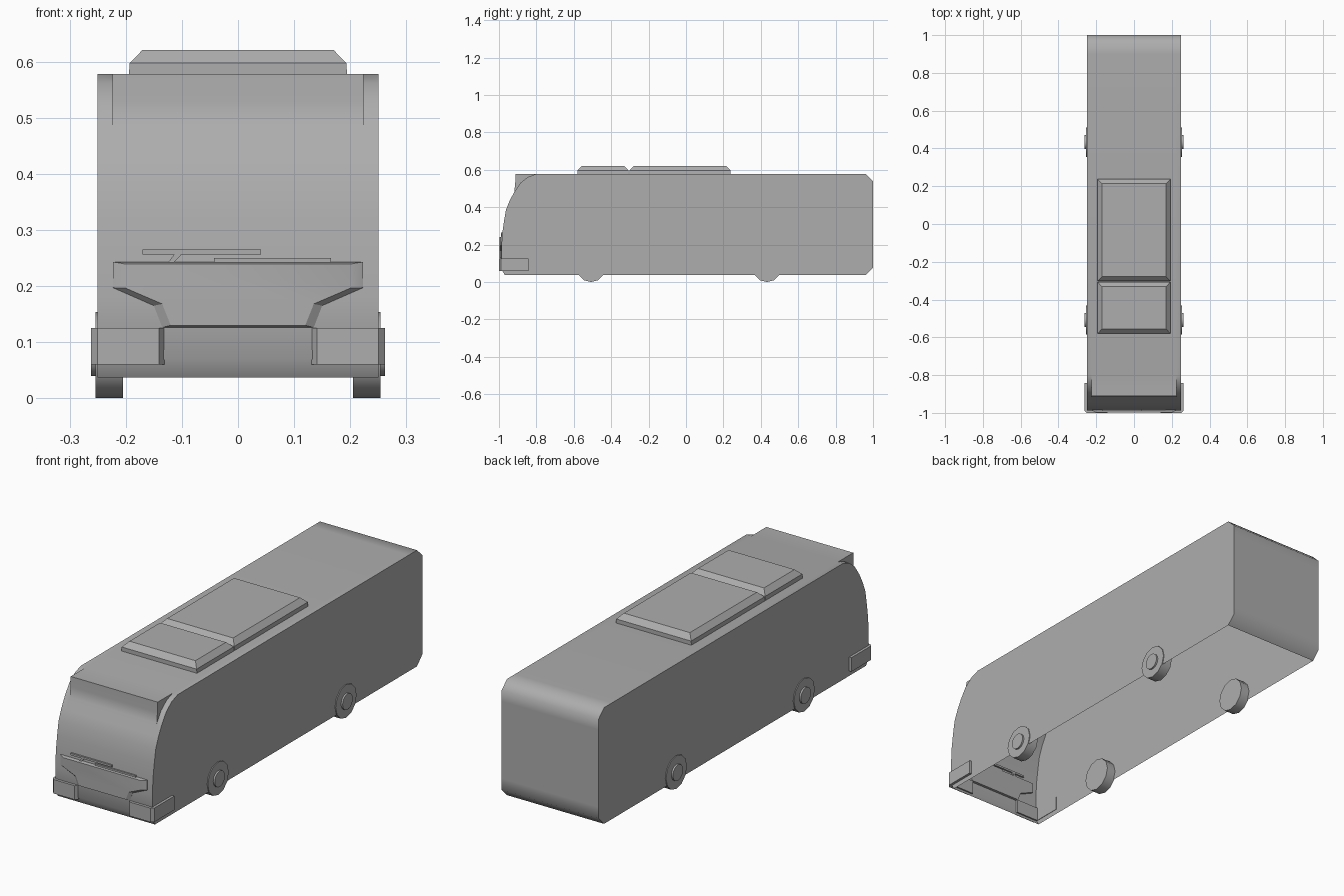
import bpy, bmesh, math
from mathutils import Matrix

cube = bpy.data.objects.get("Cube")
if cube:
    bpy.data.objects.remove(cube)

grey = bpy.data.materials.new("plain grey")
grey.use_nodes = True
GREY = (0.42, 0.42, 0.42, 1)
grey.diffuse_color = GREY
grey.node_tree.nodes["Principled BSDF"].inputs["Base Color"].default_value = GREY


def finish(name, bm, angle=50, recalc=True):
    if recalc:
        bmesh.ops.recalc_face_normals(bm, faces=bm.faces[:])
    mesh = bpy.data.meshes.new(name)
    bm.to_mesh(mesh)
    bm.free()
    mesh.materials.append(grey)
    ob = bpy.data.objects.new(name, mesh)
    bpy.context.collection.objects.link(ob)
    bpy.ops.object.select_all(action='DESELECT')
    ob.select_set(True)
    bpy.context.view_layer.objects.active = ob
    bpy.ops.object.shade_smooth_by_angle(angle=math.radians(angle))
    return ob


def loft(name, rings, angle=30):
    """Closed solid through matching rings of points."""
    bm = bmesh.new()
    loops = [[bm.verts.new(p) for p in ring] for ring in rings]
    n = len(loops[0])
    for a, b in zip(loops, loops[1:]):
        for i in range(n):
            j = (i + 1) % n
            bm.faces.new((a[i], a[j], b[j], b[i]))
    bm.faces.new(loops[0])
    bm.faces.new(loops[-1])
    return finish(name, bm, angle)


# Body shell, open underneath: side profiles as (y, z)
SIDE, POST, ROOF = 0.25, 0.224, 0.578
rear = [(0.96, 0.037), (1, 0.078), (1, 0.13), (1, 0.49), (1, 0.54), (0.96, ROOF), (0.9, ROOF)]
round_top = [(-0.80, ROOF), (-0.845, 0.562), (-0.885, 0.53), (-0.918, 0.482)]
visor_top = [(-0.80, ROOF), (-0.911, ROOF), (-0.913, 0.53), (-0.918, 0.482)]
nose = [(-0.943, 0.435), (-0.963, 0.385), (-0.974, 0.32), (-0.983, 0.255),
        (-0.987, 0.18), (-0.988, 0.07), (-0.968, 0.037)]

bm = bmesh.new()


def row(x, pts):
    return [bm.verts.new((x, y, z)) for y, z in pts]


def sheet(x0, x1, pts):
    a, b = row(x0, pts), row(x1, pts)
    for i in range(len(pts) - 1):
        bm.faces.new((a[i], b[i], b[i + 1], a[i + 1]))


sheet(-POST, POST, rear + visor_top + nose)
for s in (-1, 1):
    sheet(min(s * POST, s * SIDE), max(s * POST, s * SIDE), rear + round_top + nose)
    wall = row(s * SIDE, rear + round_top + nose)
    cheek = row(s * POST, visor_top + round_top[-2:0:-1])
    for verts in (wall, cheek):
        f = bm.faces.new(verts)
        f.normal_update()
        if f.normal.x * s < 0:
            f.normal_flip()
bmesh.ops.remove_doubles(bm, verts=[v for v in bm.verts if abs(v.co.x) < SIDE - 0.01],
                         dist=0.0001)
finish("body", bm, recalc=False)


# Roof units with sloped shoulders
def rect(w, y0, y1, z):
    return [(-w, y0, z), (w, y0, z), (w, y1, z), (-w, y1, z)]


for name, y0, y1 in (("front_roof_unit", -0.58, -0.307), ("rear_roof_unit", -0.303, 0.238)):
    loft(name, [rect(0.195, y0, y1, 0.57), rect(0.193, y0, y1, 0.597),
                rect(0.17, y0 + 0.024, y1 - 0.024, 0.621)])

# Wheels with round hubs
for s, side in ((-1, "right"), (1, "left")):
    for y, end in ((-0.508, "front"), (0.433, "rear")):
        for part, sides, r, x0, x1 in (("tyre", 12, 0.077, 0.205, 0.254),
                                       ("hub", 24, 0.037, 0.24, 0.262)):
            bm = bmesh.new()
            turn = Matrix.Translation((s * (x0 + x1) / 2, y, 0.077)) @ Matrix.Rotation(math.pi / 2, 4, 'Y')
            bmesh.ops.create_cone(bm, cap_ends=True, segments=sides, radius1=r, radius2=r,
                                  depth=x1 - x0, matrix=turn)
            finish(f"{end}_{side}_{part}", bm)

# Corner bumpers wrapping from nose to side
corner = [(0.131, -0.975), (0.131, -0.986), (0.141, -1), (0.25, -1), (0.262, -0.988),
          (0.262, -0.843), (0.248, -0.843), (0.248, -0.975)]
for s, side in ((-1, "right"), (1, "left")):
    loft(side + "_bumper", [[(s * x, y, z) for x, y in corner] for z in (0.06, 0.125)])


# Raised nose panel with sloped rim
def mirrored(half, y):
    return [(x, y, z) for x, z in half] + [(-x, y, z) for x, z in reversed(half)]


outer = [(0.223, 0.243), (0.223, 0.197), (0.15, 0.165), (0.135, 0.126)]
inner = [(0.2, 0.239), (0.2, 0.196), (0.135, 0.168), (0.12, 0.13)]
loft("nose_panel", [mirrored(outer, -0.975), mirrored(outer, -0.988), mirrored(inner, -0.998)])


# Wipers
def bar(name, pts):
    loft(name, [[(x, y, z) for x, z in pts] for y in (-0.975, -0.99)])


bar("upper_wiper", [(-0.17, 0.256), (0.041, 0.256), (0.041, 0.265), (-0.17, 0.265)])
bar("lower_wiper", [(-0.043, 0.24), (0.166, 0.24), (0.166, 0.25), (-0.043, 0.25)])
bar("wiper_arm", [(-0.126, 0.24), (-0.116, 0.24), (-0.1, 0.257), (-0.113, 0.257)])
